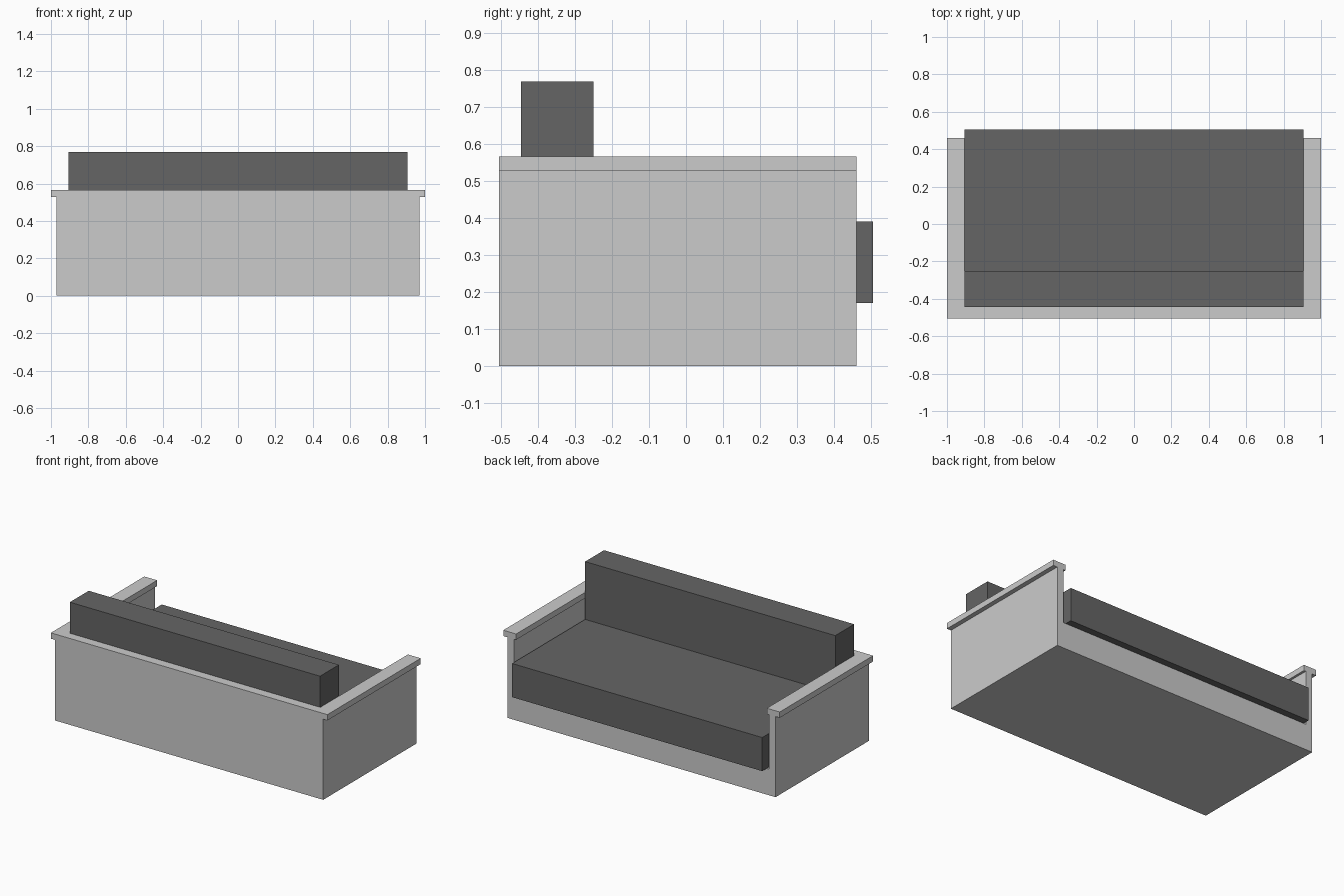
import bpy
import bmesh

if "Cube" in bpy.data.objects:
    bpy.data.objects.remove(bpy.data.objects["Cube"])

dark = bpy.data.materials.new("dark_fabric")
dark.diffuse_color = (0.13, 0.13, 0.13, 1)
dark.use_nodes = True
dark.node_tree.nodes["Principled BSDF"].inputs["Base Color"].default_value = dark.diffuse_color


def extrude_profile(name, half, y0, y1, mat=None):
    """Mirror a half outline of (x, z) points across x = 0 and extrude it along y."""
    outline = half + [(-x, z) for x, z in reversed(half)]
    bm = bmesh.new()
    face = bm.faces.new([bm.verts.new((x, y0, z)) for x, z in outline])
    ext = bmesh.ops.extrude_face_region(bm, geom=[face])
    moved = [g for g in ext["geom"] if isinstance(g, bmesh.types.BMVert)]
    bmesh.ops.translate(bm, verts=moved, vec=(0, y1 - y0, 0))
    bmesh.ops.recalc_face_normals(bm, faces=bm.faces)
    mesh = bpy.data.meshes.new(name)
    bm.to_mesh(mesh)
    bm.free()
    obj = bpy.data.objects.new(name, mesh)
    bpy.context.collection.objects.link(obj)
    if mat:
        mesh.materials.append(mat)
    return obj


BACK, INNER, FRONT = -0.505, -0.445, 0.46
outer = [(0.97, 0), (0.97, 0.527), (1, 0.527), (1, 0.565)]

# Base and capped arms, one U-shaped section
extrude_profile("base_and_arms",
                outer + [(0.907, 0.565), (0.907, 0.527), (0.922, 0.527), (0.922, 0.17)],
                INNER, FRONT)
# Solid rear panel with the same outer silhouette
extrude_profile("back_panel", outer, BACK, INNER)

# Cushions
extrude_profile("seat_cushion", [(0.905, 0.17), (0.905, 0.39)], INNER, 0.505, dark)
extrude_profile("back_cushion", [(0.905, 0.39), (0.905, 0.768)], INNER, -0.25, dark)
